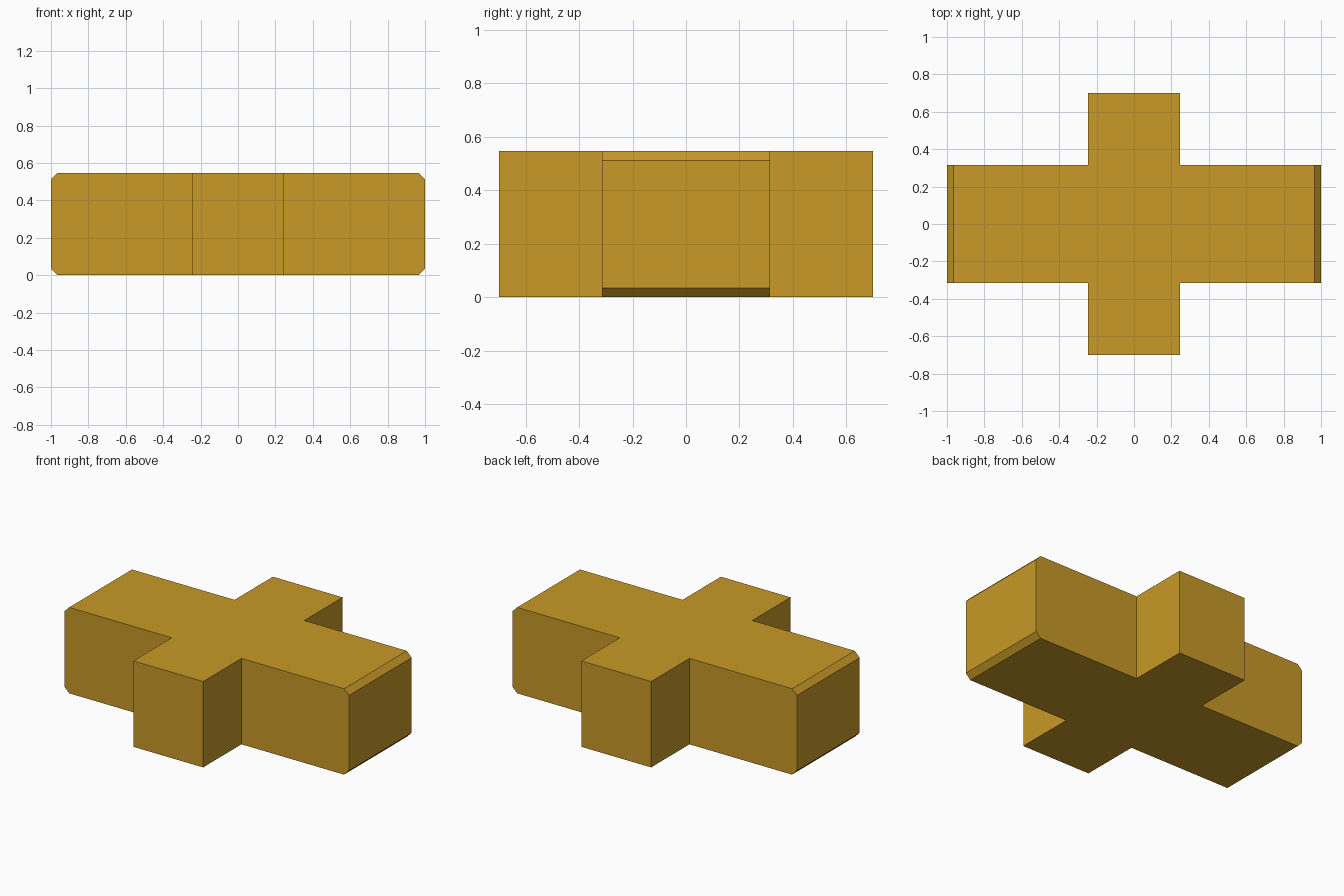
import bpy, bmesh

if "Cube" in bpy.data.objects:
    bpy.data.objects.remove(bpy.data.objects["Cube"])

LENGTH, DEPTH = 1.0, 0.70        # half extents of the two arms
ARM_X, ARM_Y = 0.245, 0.315      # half widths: short arm, long arm
HEIGHT, CHAMFER = 0.546, 0.034

gold = bpy.data.materials.new("gold")
gold.diffuse_color = (0.58, 0.32, 0.02, 1)
gold.use_nodes = True
gold.node_tree.nodes["Principled BSDF"].inputs["Base Color"].default_value = gold.diffuse_color

# Plus-shaped outline: one quadrant's corners mirrored around the centre
quadrant = [(LENGTH, ARM_Y), (ARM_X, ARM_Y), (ARM_X, DEPTH)]
half = quadrant + [(-x, y) for x, y in reversed(quadrant)]
outline = half + [(-x, -y) for x, y in half]

# Extrude the outline into a block
bm = bmesh.new()
base = bm.faces.new([bm.verts.new((x, y, 0)) for x, y in outline])
top = bmesh.ops.extrude_face_region(bm, geom=[base], use_keep_orig=True)
bmesh.ops.translate(bm, vec=(0, 0, HEIGHT),
                    verts=[g for g in top["geom"] if isinstance(g, bmesh.types.BMVert)])
bmesh.ops.recalc_face_normals(bm, faces=bm.faces)

# Chamfer the top and bottom edges at the ends of the long arm
ends = [e for e in bm.edges
        if all(abs(abs(v.co.x) - LENGTH) < 1e-4 for v in e.verts)
        and abs(e.verts[0].co.z - e.verts[1].co.z) < 1e-4]
bmesh.ops.bevel(bm, geom=ends, offset=CHAMFER, segments=1, affect='EDGES')
bmesh.ops.recalc_face_normals(bm, faces=bm.faces)

mesh = bpy.data.meshes.new("cross_block")
bm.to_mesh(mesh)
bm.free()
mesh.materials.append(gold)
bpy.context.collection.objects.link(bpy.data.objects.new("cross_block", mesh))
